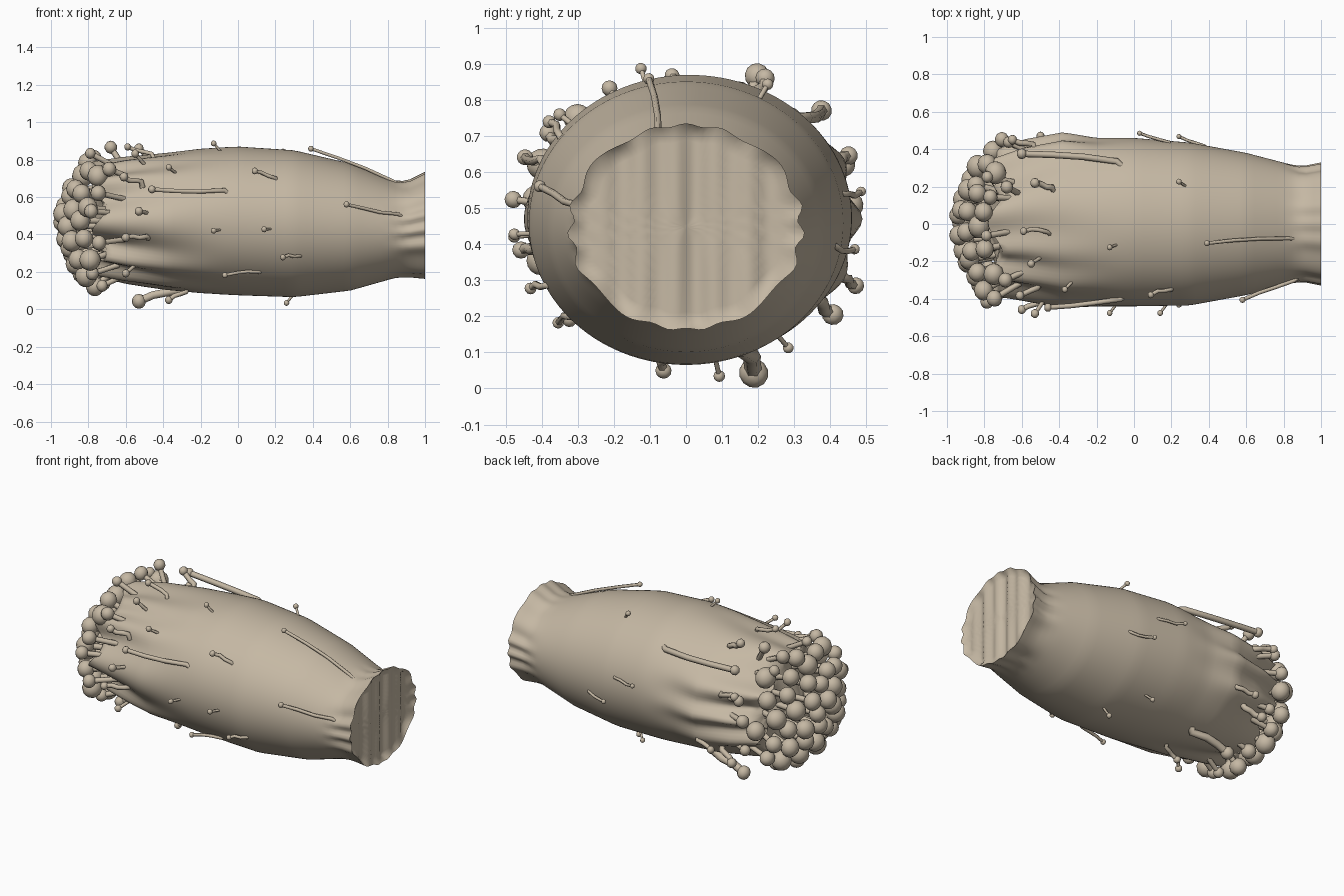
import bpy
import bmesh
import random
from math import sin, cos, pi, sqrt, radians
from mathutils import Vector, Matrix

random.seed(4)
cube = bpy.data.objects.get("Cube")
if cube:
    bpy.data.objects.remove(cube)

# Single warm cream colour
COLOUR = (0.56, 0.48, 0.37, 1)
cream = bpy.data.materials.new("cream")
cream.use_nodes = True
cream.diffuse_color = COLOUR
cream.node_tree.nodes["Principled BSDF"].inputs["Base Color"].default_value = COLOUR

# Bundle outline: x, centre y, half width, bottom, top
OUTLINE = [
    (-0.78, 0, .38, .17, .79), (-0.6, .02, .43, .13, .82),
    (-0.38, .02, .47, .1, .84), (-0.2, .01, .45, .085, .86),
    (0, .01, .45, .075, .87), (.3, 0, .435, .065, .85),
    (.6, 0, .38, .1, .78), (.83, 0, .32, .165, .69),
    (.9, 0, .31, .17, .685), (1, 0, .33, .16, .735),
]
SEGMENTS = 120
RINGS = 44


def section(x):
    """Interpolated centre y, half width, bottom and top at x."""
    x = min(max(x, OUTLINE[0][0]), 1)
    for a, b in zip(OUTLINE, OUTLINE[1:]):
        if x <= b[0]:
            t = (x - a[0]) / (b[0] - a[0])
            return [p + (q - p) * t for p, q in zip(a[1:], b[1:])]


def surface(x, angle, scale=1, lift=0):
    cy, ry, low, high = section(x)
    rz = (high - low) / 2
    return Vector((x, cy + (ry * scale + lift) * cos(angle),
                   (low + high) / 2 + (rz * scale + lift) * sin(angle)))


def folds(x, a):
    """Deep creases between stems at the cap end, scallops at the root."""
    t = min(max((-0.02 - x) / 0.72, 0), 1)
    crease = 0.5 - 0.5 * cos(10 * a + 1.5 * sin(3 * a))
    scale = 1 - 0.24 * t ** 1.7 * crease * (0.7 + 0.3 * sin(2 * a + 1))
    root = min(max((x - 0.82) / 0.1, 0), 1)
    side = 0.4 + 0.6 * abs(cos(a))
    return scale - 0.06 * root * side * (0.5 + 0.5 * sin(15 * a + 2 * sin(4 * a)))


def finish(name, bm, angle=50):
    mesh = bpy.data.meshes.new(name)
    bm.to_mesh(mesh)
    bm.free()
    obj = bpy.data.objects.new(name, mesh)
    bpy.context.collection.objects.link(obj)
    mesh.materials.append(cream)
    bpy.context.view_layer.objects.active = obj
    bpy.ops.object.select_all(action='DESELECT')
    obj.select_set(True)
    bpy.ops.object.shade_smooth_by_angle(angle=radians(angle))


# Bundle body: lofted rings, shallow dome under the caps, ribbed root face
bm = bmesh.new()
angles = [2 * pi * i / SEGMENTS for i in range(SEGMENTS)]
rings = []
for scale in (0.02, 0.4, 0.75):
    ring = []
    for a in angles:
        p = surface(-0.78, a, scale * folds(-0.78, a))
        p.x = -0.8 + 0.1 * scale
        ring.append(bm.verts.new(p))
    rings.append(ring)
for j in range(RINGS + 1):
    x = -0.74 + 1.74 * j / RINGS
    ring = []
    for a in angles:
        p = surface(x, a, folds(x, a))
        p.x += 0.04 * sin(7 * a) * max(0, 1 - j / 6)
        ring.append(bm.verts.new(p))
    rings.append(ring)
for step in range(1, 13):
    scale = 1 - step / 12.3
    ring = []
    for a in angles:
        p = surface(1, a, scale * folds(1, a))
        p.x -= 0.016 + 0.008 * sin(62 * p.y) + 0.006 * sin(27 * p.y + 1)
        ring.append(bm.verts.new(p))
    rings.append(ring)
for r, s in zip(rings, rings[1:]):
    for i in range(SEGMENTS):
        k = (i + 1) % SEGMENTS
        bm.faces.new((r[i], r[k], s[k], s[i]))
bm.faces.new(rings[0])
bm.faces.new(rings[-1])
bmesh.ops.recalc_face_normals(bm, faces=bm.faces)
finish("stem_bundle", bm, 75)

# Shared curve for every thin stem
stems = bpy.data.curves.new("thin_stems", 'CURVE')
stems.dimensions = '3D'
stems.bevel_depth = 1
stems.bevel_resolution = 1
stems.use_fill_caps = True
stems.materials.append(cream)
bpy.context.collection.objects.link(bpy.data.objects.new("thin_stems", stems))


def add_stem(points, radius):
    spline = stems.splines.new('POLY')
    spline.points.add(len(points) - 1)
    for target, p in zip(spline.points, points):
        target.co = (*p, 1)
        target.radius = radius


def add_cap(bm, p, radius, detail=12):
    turn = Matrix.Rotation(random.uniform(0, pi), 4, 'X')
    squash = Matrix.Diagonal((0.95, 1, random.uniform(0.95, 1.05), 1))
    bmesh.ops.create_uvsphere(bm, u_segments=detail, v_segments=detail * 2 // 3,
                              radius=radius, matrix=Matrix.Translation(p) @ turn @ squash)


# Main caps spread in a dome over the bundle end
bm = bmesh.new()
COUNT = 38
for i in range(COUNT):
    r = sqrt((i + 0.5) / COUNT)
    a = i * 2.39996
    x = -0.943 + 0.16 * r * r + random.uniform(0, 0.05) * r
    p = Vector((x, 0.41 * r * cos(a), 0.465 + 0.35 * r * sin(a)))
    add_cap(bm, p, random.uniform(0.05, 0.062))
    foot = Vector((-0.68, p.y * 0.8, 0.465 + (p.z - 0.465) * 0.8))
    add_stem([p, foot], 0.018)

# Outer fringe of smaller caps
FRINGE = 14
for i in range(FRINGE):
    a = 2 * pi * (i + random.uniform(-0.3, 0.3)) / FRINGE
    x = random.uniform(-0.79, -0.66)
    p = surface(x, a, 1, random.uniform(0.02, 0.05))
    add_cap(bm, p, random.uniform(0.03, 0.048))
    add_stem([p, surface(x + 0.14, a, 0.85)], 0.016)
finish("main_caps", bm)

# Stray sprouts: x, angle in degrees, stem length, cap radius
SPROUTS = [
    (-.46, 156, .42, .022), (-.61, 145, .1, .025), (-.53, 173, 0, .024),
    (-.6, 193, .12, .024), (-.6, 225, 0, .022), (-.53, 288, .25, .04),
    (-.37, 261, .1, .022), (.26, 281, 0, .016), (-.07, 222, .2, .016),
    (.24, 205, .1, .016), (-.13, 187, 0, .016), (.14, 185, 0, .016),
    (.09, 142, .12, .018), (.39, 103, .48, .016), (-.13, 106, 0, .016),
    (-.37, 136, 0, .018), (.58, 162, .3, .017), (-.53, 67, .1, .027),
    (-.6, 45, .55, .029), (-.65, 25, .12, .026), (-.68, 68, 0, .036),
    (-.59, 97, .14, .02), (-.55, 118, 0, .022), (.24, 62, 0, .016),
    (.03, 10, .17, .014), (.24, -10, .15, .014), (-.5, -27, .12, .023),
    (-.6, -40, .1, .03), (.1, -55, 0, .015),
]
bm = bmesh.new()
for x, degrees, length, size in SPROUTS:
    a = radians(degrees)
    height = size * 2.5
    top = surface(x, a, 1, height)
    add_cap(bm, top, size, 10)
    if length:
        path = [top]
        for t in (0.3, 0.6, 0.92):
            sway = 0.02 * sin(5 * t + degrees)
            path.append(surface(x + t * length, a + sway, 1, height * (0.8 - 0.8 * t)))
        path.append(surface(x + length, a + 0.05, 0.94))
        add_stem(path, size * 0.6)
    else:
        add_stem([top, surface(x + 0.07, a, 0.88)], size * 0.45)
finish("sprout_caps", bm)
